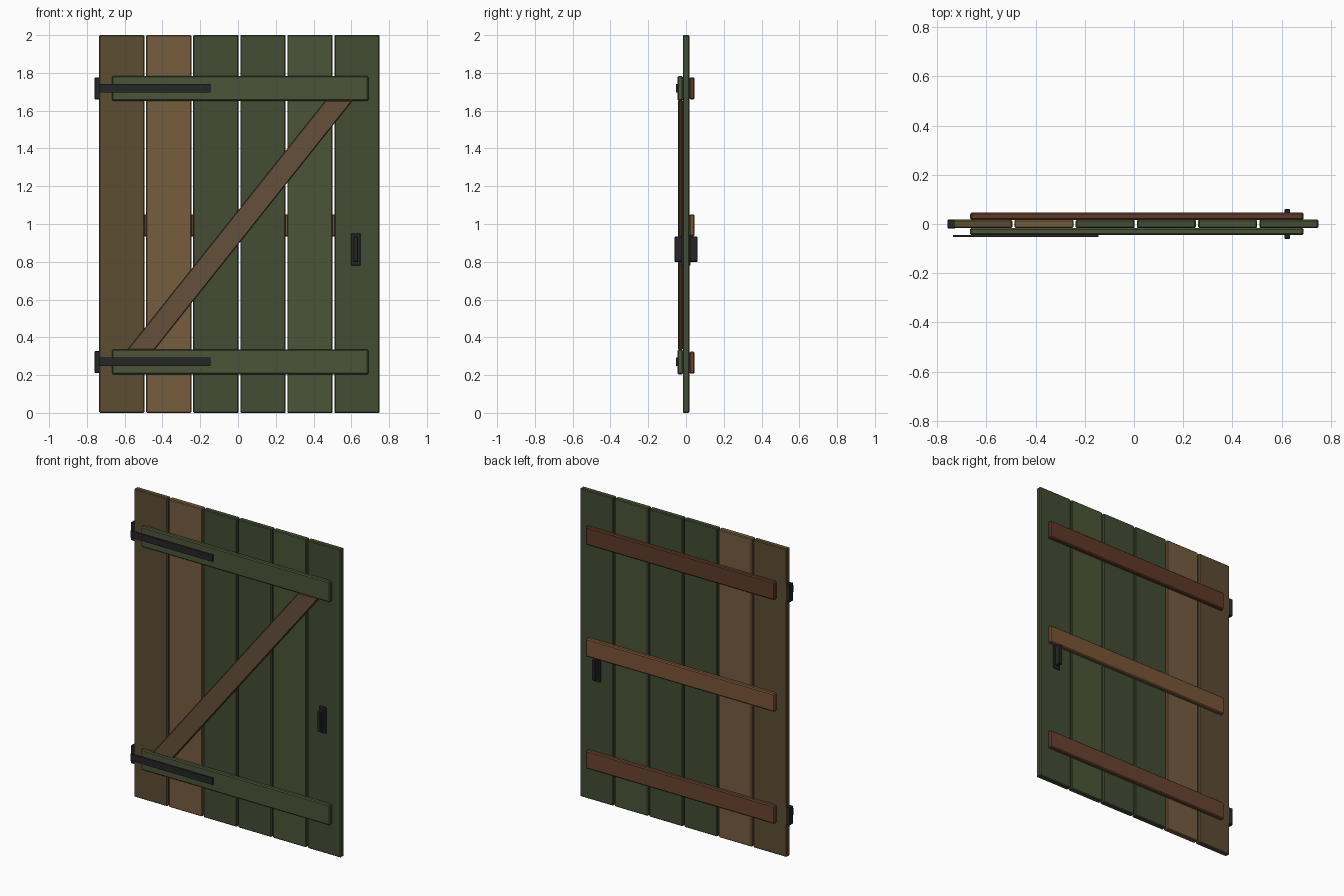
import bpy, bmesh

if "Cube" in bpy.data.objects:
    bpy.data.objects.remove(bpy.data.objects["Cube"])


def mat(name, hexcol):
    m = bpy.data.materials.new(name)
    srgb = [int(hexcol[i:i + 2], 16) / 255 for i in (0, 2, 4)]
    m.diffuse_color = [((c + 0.055) / 1.055) ** 2.4 for c in srgb] + [1]
    m.use_nodes = True
    m.node_tree.nodes["Principled BSDF"].inputs["Base Color"].default_value = m.diffuse_color
    return m


GREEN, LEAF = mat("green_paint", "434d33"), mat("light_green_paint", "4b5538")
DARK, TAN = mat("dark_wood", "5c4d34"), mat("tan_wood", "765d3f")
BRACE, IRON = mat("brace_wood", "66503a"), mat("black_iron", "262626")
BACK = [mat("back_wood_low", "69442f"), mat("back_wood_mid", "7a5537"),
        mat("back_wood_top", "5f3a28")]


def prism(name, pts, y0, y1, material, bevel=0.0):
    """Extrude an x-z outline from y0 to y1."""
    bm = bmesh.new()
    face = bm.faces.new([bm.verts.new((x, y0, z)) for x, z in pts])
    ext = bmesh.ops.extrude_face_region(bm, geom=[face])
    new = [v for v in ext["geom"] if isinstance(v, bmesh.types.BMVert)]
    bmesh.ops.translate(bm, verts=new, vec=(0, y1 - y0, 0))
    bmesh.ops.recalc_face_normals(bm, faces=bm.faces)
    if bevel:
        bmesh.ops.bevel(bm, geom=bm.edges[:], offset=bevel, segments=1,
                        affect='EDGES')
    me = bpy.data.meshes.new(name)
    bm.to_mesh(me)
    bm.free()
    me.materials.append(material)
    ob = bpy.data.objects.new(name, me)
    bpy.context.collection.objects.link(ob)
    return ob


def box(name, x0, x1, y0, y1, z0, z1, material, bevel=0.0):
    return prism(name, [(x0, z0), (x1, z0), (x1, z1), (x0, z1)],
                 y0, y1, material, bevel)


# vertical planks with narrow gaps
for i, m in enumerate([DARK, TAN, GREEN, GREEN, LEAF, GREEN]):
    x = -0.735 + i * 0.249
    box(f"plank_{i + 1}", x, x + 0.24, -0.017, 0.018, 0, 2, m, 0.005)

# front battens with strap hinges
for side, z in (("lower", 0.27), ("upper", 1.718)):
    box(f"front_batten_{side}", -0.667, 0.69, -0.045, -0.016,
        z - 0.066, z + 0.066, LEAF, 0.006)
    box(f"hinge_strap_{side}", -0.735, -0.145, -0.053, -0.044,
        z - 0.022, z + 0.022, IRON)
    box(f"hinge_block_{side}", -0.759, -0.725, -0.018, 0.018,
        z - 0.058, z + 0.058, IRON, 0.003)

# diagonal brace between the front battens
prism("diagonal_brace", [(-0.585, 0.335), (-0.442, 0.335),
                         (0.606, 1.653), (0.463, 1.653)],
      -0.042, -0.016, BRACE, 0.004)

# three back battens
for i, z in enumerate((0.266, 0.993, 1.718)):
    box(f"back_batten_{i + 1}", -0.667, 0.69, 0.017, 0.046,
        z - 0.058, z + 0.058, BACK[i], 0.006)

# handle plate and grip on both faces
for side, s in (("front", -1), ("back", 1)):
    box(f"handle_plate_{side}", 0.598, 0.648, s * 0.015, s * 0.025,
        0.78, 0.95, IRON, 0.002)
    box(f"handle_grip_{side}", 0.611, 0.635, s * 0.022, s * 0.06,
        0.80, 0.933, IRON, 0.003)
